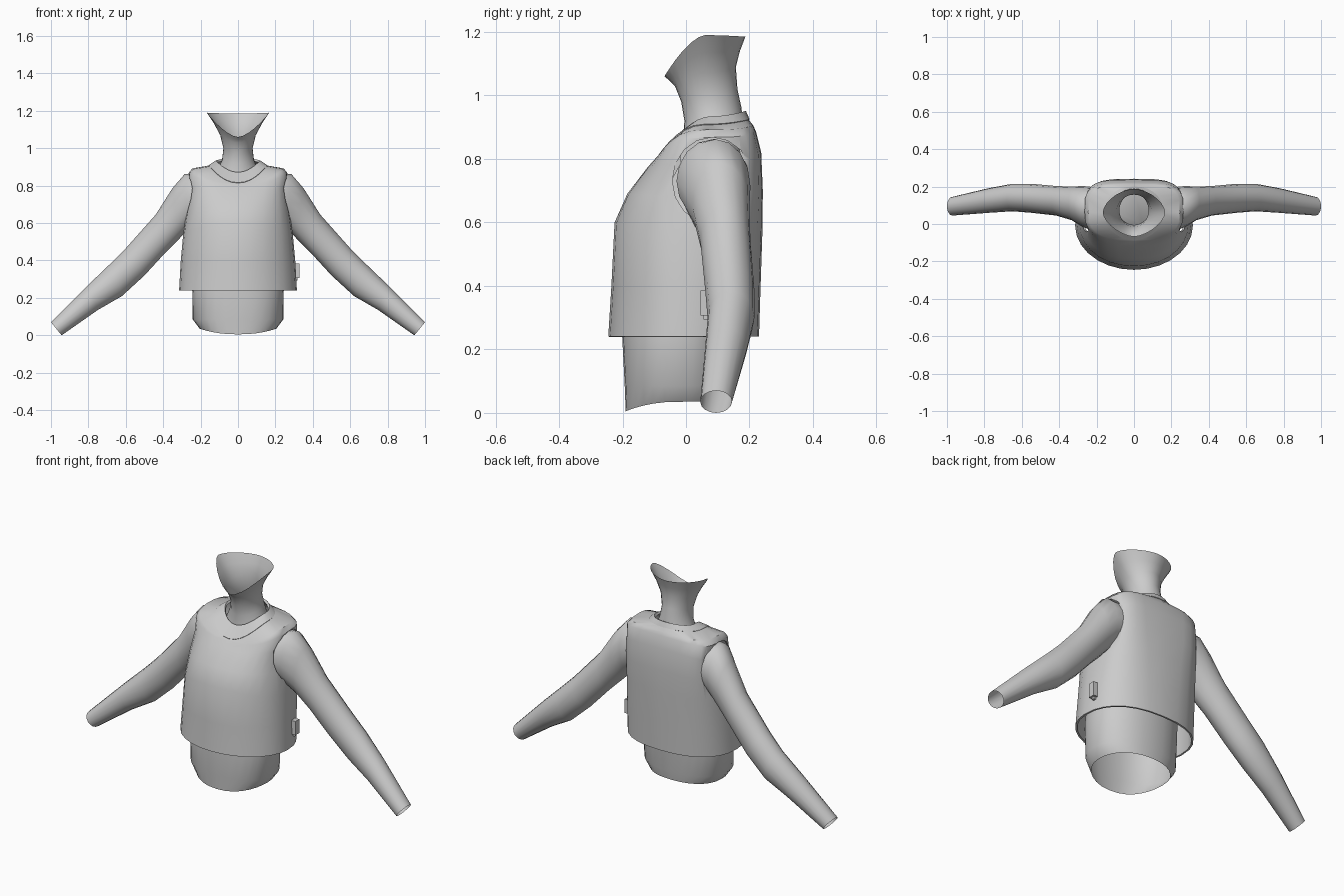
import bpy, bmesh, math

cube = bpy.data.objects.get("Cube")
if cube:
    bpy.data.objects.remove(cube, do_unlink=True)

grey = bpy.data.materials.new("plain_grey")
grey.use_nodes = True
grey.diffuse_color = (0.6, 0.6, 0.6, 1)
grey.node_tree.nodes["Principled BSDF"].inputs["Base Color"].default_value = (0.6, 0.6, 0.6, 1)


def loft(name, rings, caps=()):
    """Skin a list of closed point rings into a tube; caps lists the rings to fill."""
    bm = bmesh.new()
    loops = [[bm.verts.new(p) for p in ring] for ring in rings]
    n = len(loops[0])
    for a, b in zip(loops, loops[1:]):
        for i in range(n):
            j = (i + 1) % n
            bm.faces.new((a[i], a[j], b[j], b[i]))
    for c in caps:
        bm.faces.new(loops[c])
    bmesh.ops.recalc_face_normals(bm, faces=bm.faces)
    mesh = bpy.data.meshes.new(name)
    bm.to_mesh(mesh)
    bm.free()
    mesh.materials.append(grey)
    obj = bpy.data.objects.new(name, mesh)
    bpy.context.collection.objects.link(obj)
    return obj


def ring(w, yf, yb, zf, zs, zb, ef=1, eb=0.9, n=28):
    """Body section: half width, front/back depth, front/side/back height, roundness."""
    mid, pts = (yf + yb) / 2, []
    for i in range(n):
        t = 2 * math.pi * i / n
        c, s = math.cos(t), math.sin(t)
        e, y_end, z_end = (eb, yb, zb) if s > 0 else (ef, yf, zf)
        x = math.copysign(w * abs(c) ** e, c)
        pts.append((x, mid + (y_end - mid) * abs(s) ** e, zs + (z_end - zs) * s * s))
    return pts


def smooth(obj, angle=40):
    bpy.ops.object.select_all(action='DESELECT')
    obj.select_set(True)
    bpy.context.view_layer.objects.active = obj
    bpy.ops.object.shade_smooth_by_angle(angle=math.radians(angle))


def thicken(obj, thickness, offset):
    mod = obj.modifiers.new("thickness", 'SOLIDIFY')
    mod.thickness, mod.offset = thickness, offset


def bake(obj):
    """Turn the modifiers into real geometry."""
    graph = bpy.context.evaluated_depsgraph_get()
    mesh = bpy.data.meshes.new_from_object(obj.evaluated_get(graph))
    obj.modifiers.clear()
    obj.data = mesh


# Torso, open at the waist
torso = loft("torso", [
    ring(.205, -.19, .14, .005, .035, .04, .9),
    ring(.242, -.193, .147, .085, .085, .09, .85),
    ring(.245, -.202, .16, .26, .26, .26, .85),
    ring(.235, -.18, .18, .5, .5, .5, .85),
    ring(.2, -.09, .19, .74, .74, .74),
    ring(.11, -.01, .18, .86, .88, .9, 1, 1),
], caps=[-1])
smooth(torso, 60)

# Neck, open under the jaw
neck = loft("neck", [
    ring(.11, -.01, .18, .86, .88, .9, 1, 1),
    ring(.085, -.005, .175, .92, .94, .96, 1, 1),
    ring(.078, -.015, .162, .98, 1.0, 1.02, 1, 1),
    ring(.095, -.035, .157, 1.03, 1.07, 1.09, 1, 1),
    ring(.13, -.052, .17, 1.047, 1.135, 1.14, 1.15, 1.1),
    ring(.167, -.068, .187, 1.06, 1.19, 1.185, 1.25, 1.15),
])
smooth(neck, 60)

# Sleeveless vest
vest = loft("vest", [
    ring(.315, -.245, .23, .24, .24, .24, 1, .85),
    ring(.306, -.235, .235, .4, .4, .4, 1, .78),
    ring(.292, -.225, .241, .6, .55, .58, .95, .68),
    ring(.272, -.185, .242, .69, .68, .7, .85, .55),
    ring(.262, -.12, .237, .775, .79, .82, .75, .5),
    ring(.264, -.092, .221, .806, .868, .885, .7, .5),
    ring(.245, -.088, .212, .81, .892, .905, .75, .55),
    ring(.155, -.082, .198, .814, .907, .923, .95, .9),
    ring(.118, -.022, .186, .87, .932, .95, 1, 1),
])
thicken(vest, .01, -1)

# Armholes cut through the vest sides
cutters = []
for side in (-1, 1):
    outline = [(.083 + .126 * math.cos(k * math.pi / 8), .732 + .136 * math.sin(k * math.pi / 8))
               for k in range(16)]
    cutter = loft("armhole_cutter", [[(side * x, y, z) for y, z in outline] for x in (.24, .45)],
                  caps=[0, 1])
    cutter.hide_render = True
    cut = vest.modifiers.new("armhole", 'BOOLEAN')
    cut.object, cut.solver = cutter, 'EXACT'
    cutters.append(cutter)
bake(vest)
for cutter in cutters:
    bpy.data.objects.remove(cutter, do_unlink=True)
smooth(vest)

# Neckline band lying on the vest
collar = loft("collar_band", [
    ring(.155, -.082, .198, .814, .907, .923, .95, .9),
    ring(.118, -.022, .186, .87, .932, .95, 1, 1),
])
thicken(collar, .003, 1)
bake(collar)
smooth(collar)

# Sleeves: upper x, z, lower x, z, front y, back y
sections = [
    (.235, .862, .235, .6, -.03, .2),
    (.285, .862, .268, .565, -.015, .203),
    (.35, .787, .315, .515, .02, .2),
    (.44, .645, .39, .44, .045, .203),
    (.6, .465, .5, .32, .06, .215),
    (.68, .385, .62, .21, .068, .215),
    (.8, .27, .75, .135, .06, .192),
    (1.0, .07, .943, 0, .045, .145),
]
for side, label in ((1, "left"), (-1, "right")):
    rings = []
    for xu, zu, xl, zl, yf, yb in sections:
        pts = []
        for k in range(16):
            t = 2 * math.pi * k / 16
            u, v = math.cos(t), math.sin(t)
            pts.append((side * ((xu + xl) / 2 + u * (xu - xl) / 2),
                        (yf + yb) / 2 + v * (yb - yf) / 2,
                        (zu + zl) / 2 + u * (zu - zl) / 2))
        rings.append(pts)
    smooth(loft(label + "_sleeve", rings), 60)

# Small tag and its stub on the left side of the vest
for name, size, place in (("side_tag", (.026, .036, .078), (.315, .063, .346)),
                          ("side_tag_stub", (.012, .016, .016), (.312, .063, .302))):
    bpy.ops.mesh.primitive_cube_add(size=1, location=place)
    tag = bpy.context.object
    tag.name = name
    tag.scale = size
    tag.data.materials.append(grey)
